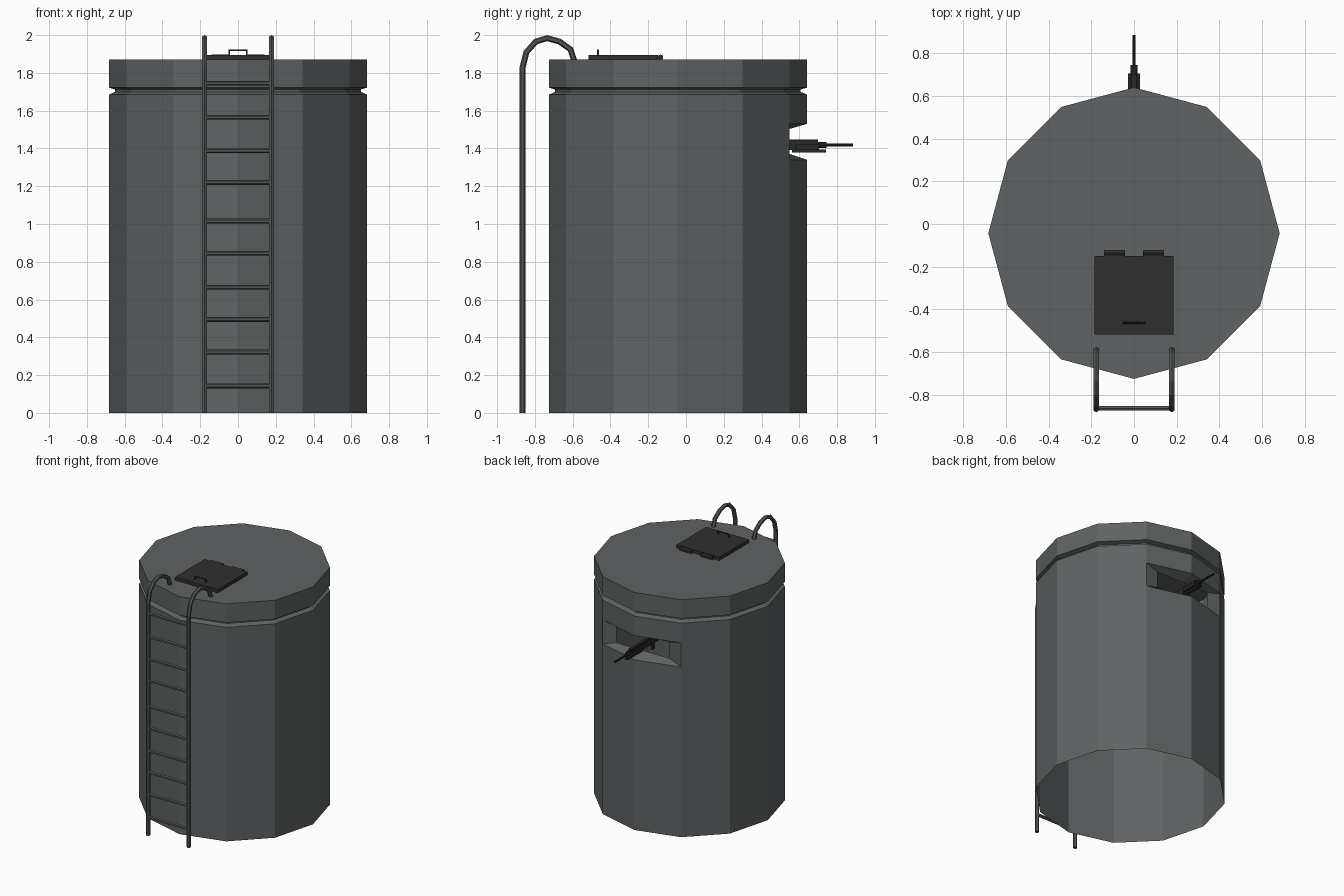
import bpy, bmesh, math
from mathutils import Vector

if "Cube" in bpy.data.objects:
    bpy.data.objects.remove(bpy.data.objects["Cube"])


def material(name, rgb):
    m = bpy.data.materials.new(name)
    m.diffuse_color = (*rgb, 1)
    m.use_nodes = True
    m.node_tree.nodes["Principled BSDF"].inputs["Base Color"].default_value = m.diffuse_color
    return m


CONCRETE = material("grey_armour", (0.112, 0.125, 0.125))
STEEL = material("ladder_steel", (0.085, 0.092, 0.092))
HATCH = material("dark_hatch", (0.028, 0.028, 0.028))
GUN = material("gun_black", (0.020, 0.020, 0.021))


def finish(name, bm, mat):
    bmesh.ops.recalc_face_normals(bm, faces=bm.faces)
    me = bpy.data.meshes.new(name)
    bm.to_mesh(me)
    bm.free()
    me.materials.append(mat)
    ob = bpy.data.objects.new(name, me)
    bpy.context.collection.objects.link(ob)
    return ob


def box(name, x, y, z, mat):
    bm = bmesh.new()
    bmesh.ops.create_cube(bm, size=1)
    for v in bm.verts:
        v.co = [a + (b - a) * (c + 0.5) for (a, b), c in zip((x, y, z), v.co)]
    return finish(name, bm, mat)


def tube(name, pts, r, mat, sides=6, turn=0.0):
    """Sweep a polygon along a path."""
    bm = bmesh.new()
    pts = [Vector(p) for p in pts]
    rings = []
    for i, p in enumerate(pts):
        a = (p - pts[i - 1]).normalized() if i else None
        b = (pts[i + 1] - p).normalized() if i < len(pts) - 1 else None
        t = ((a or b) + (b or a)).normalized()
        side = Vector((1, 0, 0)) if abs(t.x) < 0.9 else Vector((0, 1, 0))
        up = t.cross(side).normalized()
        side = up.cross(t)
        rings.append([bm.verts.new(p + r * (up * math.cos(k) + side * math.sin(k)))
                      for k in (turn + math.tau * j / sides for j in range(sides))])
    for a, b in zip(rings, rings[1:]):
        for j in range(sides):
            k = (j + 1) % sides
            bm.faces.new((a[j], a[k], b[k], b[j]))
    bm.faces.new(rings[0])
    bm.faces.new(rings[-1])
    return finish(name, bm, mat)


# Twelve-sided hull, open underneath, with a groove and a firing slit at the back
N, R, CY = 12, 0.683, -0.043
profile = [(R, 0), (R, 1.34), (R, 1.53), (R, 1.685), (0.65, 1.70),
           (0.65, 1.712), (R, 1.722), (R, 1.87)]
bm = bmesh.new()
rings = [[bm.verts.new((r * math.cos(math.tau * i / N), CY + r * math.sin(math.tau * i / N), z))
          for i in range(N)] for r, z in profile]
for k, (a, b) in enumerate(zip(rings, rings[1:])):
    for i in range(N):
        if k == 1 and i in (2, 3):
            continue  # slit opening
        j = (i + 1) % N
        bm.faces.new((a[i], a[j], b[j], b[i]))
bm.faces.new(rings[-1])
# Sloping sides of the firing slit
outer = rings[1][2:5] + rings[2][4:1:-1]
inner = [bm.verts.new((x, 0.537, z)) for x, z in
         ((0.23, 1.375), (0, 1.375), (-0.23, 1.375), (-0.23, 1.50), (0, 1.50), (0.23, 1.50))]
for i in range(6):
    j = (i + 1) % 6
    bm.faces.new((outer[i], outer[j], inner[j], inner[i]))
finish("bunker_hull", bm, CONCRETE)

# Ladder rails hooked over the roof, with rungs
rail = [(-0.866, 0), (-0.866, 1.825), (-0.845, 1.91), (-0.795, 1.966), (-0.735, 1.984),
        (-0.67, 1.966), (-0.612, 1.925), (-0.592, 1.865)]
for s, side in ((-1, "left"), (1, "right")):
    tube("ladder_rail_" + side, [(s * 0.177, y, z) for y, z in rail], 0.016, STEEL)
for i, z in enumerate((0.143, 0.322, 0.495, 0.665, 0.845, 1.015, 1.22, 1.388, 1.565, 1.745)):
    tube(f"ladder_rung_{i + 1}", [(-0.177, -0.864, z), (0.177, -0.864, z)], 0.013, STEEL)

# Roof hatch with hinges and handle
box("hatch_plate", (-0.186, 0.186), (-0.517, -0.149), (1.870, 1.896), HATCH)
for s, side in ((-1, "left"), (1, "right")):
    tube("hatch_hinge_" + side, [(s * 0.043, -0.135, 1.882), (s * 0.14, -0.135, 1.882)],
         0.016, HATCH)
tube("hatch_handle", [(-0.047, -0.465, 1.89), (-0.047, -0.465, 1.919),
                      (0.047, -0.465, 1.919), (0.047, -0.465, 1.89)], 0.007, HATCH, 4, math.pi / 4)

# Machine gun poking out through the slit
box("gun_receiver", (-0.016, 0.016), (0.36, 0.70), (1.393, 1.438), GUN)
box("gun_top_cover", (-0.012, 0.012), (0.40, 0.70), (1.438, 1.447), GUN)
box("gun_feed_tray", (-0.029, 0.029), (0.58, 0.705), (1.395, 1.422), GUN)
box("gun_lower_rail", (-0.012, 0.012), (0.56, 0.74), (1.379, 1.394), GUN)
box("gun_grip", (-0.010, 0.010), (0.40, 0.43), (1.34, 1.395), GUN)
tube("gun_barrel_jacket", [(0, 0.68, 1.418), (0, 0.745, 1.418)], 0.016, GUN, 8)
tube("gun_barrel", [(0, 0.74, 1.417), (0, 0.885, 1.417)], 0.008, GUN, 8)
